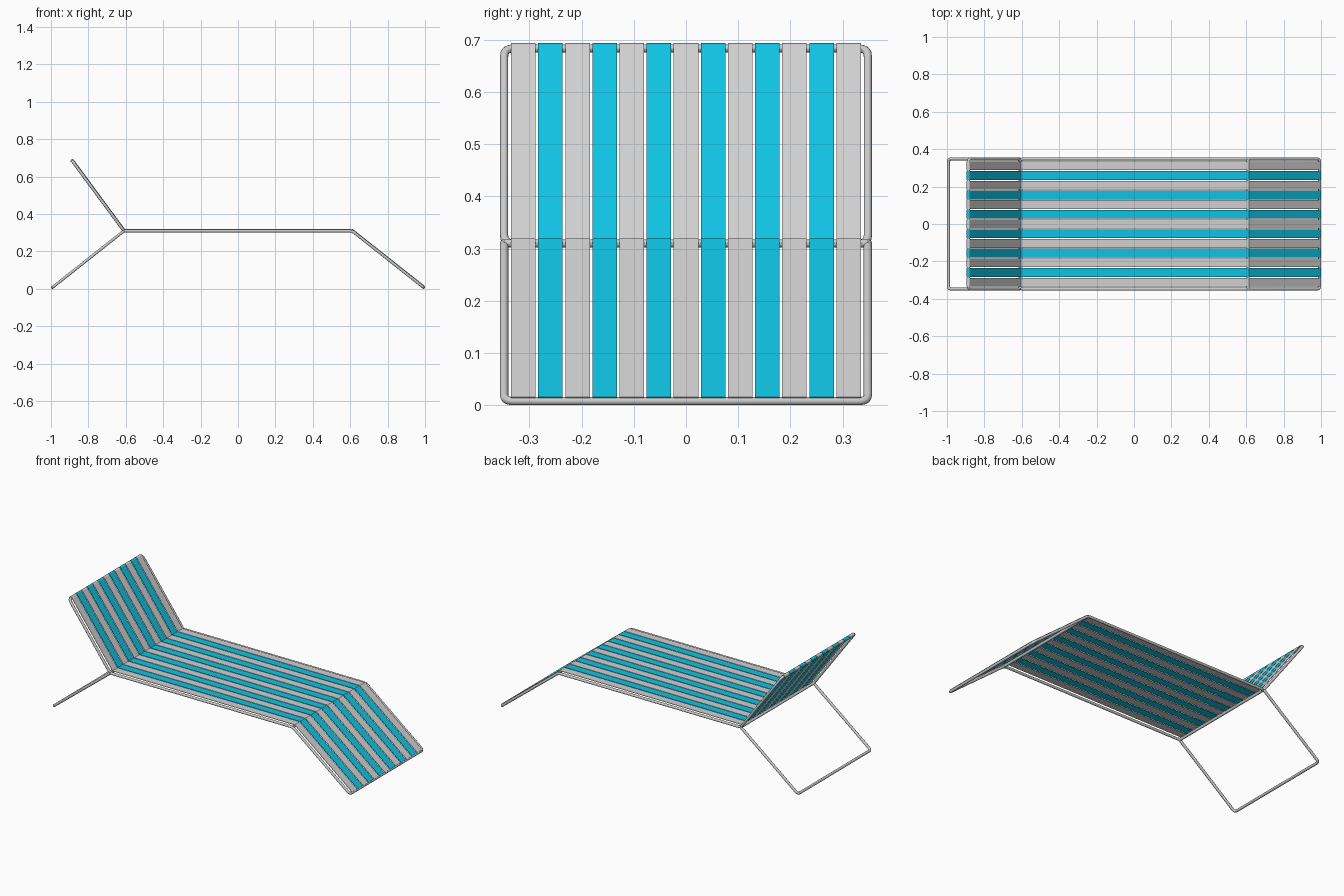
import bpy
import math
from mathutils import Vector

cube = bpy.data.objects.get("Cube")
if cube:
    bpy.data.objects.remove(cube, do_unlink=True)


def material(name, colour):
    m = bpy.data.materials.new(name)
    m.use_nodes = True
    m.diffuse_color = (*colour, 1)
    m.node_tree.nodes["Principled BSDF"].inputs["Base Color"].default_value = (*colour, 1)
    return m


metal = material("frame grey", (0.6, 0.6, 0.6))
grey = material("strap grey", (0.64, 0.64, 0.64))
blue = material("strap blue", (0.005, 0.55, 0.77))

R = 0.008          # tube radius
W = 0.348          # half width of the frame
HEAD, HINGE = (-0.885, 0.683), (-0.61, 0.31)
KNEE, FOOT, REAR = (0.61, 0.31), (0.992, 0.008), (-0.992, 0.008)


def rounded(points, radius, closed):
    """Replace each corner by a short arc."""
    out = []
    n = len(points)
    for i, p in enumerate(points):
        if not closed and i in (0, n - 1):
            out.append(p)
            continue
        a = p + (points[i - 1] - p).normalized() * radius
        b = p + (points[(i + 1) % n] - p).normalized() * radius
        for k in range(6):
            t = k / 5
            out.append(a * (1 - t) ** 2 + p * 2 * t * (1 - t) + b * t * t)
    return out


def tube(name, points, closed=False):
    pts = rounded([Vector(p) for p in points], 0.018, closed)
    curve = bpy.data.curves.new(name, "CURVE")
    curve.dimensions = "3D"
    curve.bevel_depth = R
    curve.bevel_resolution = 3
    curve.use_fill_caps = True
    spline = curve.splines.new("POLY")
    spline.points.add(len(pts) - 1)
    for sp, p in zip(spline.points, pts):
        sp.co = (*p, 1)
    spline.use_cyclic_u = closed
    spline.use_smooth = True
    curve.materials.append(metal)
    ob = bpy.data.objects.new(name, curve)
    bpy.context.collection.objects.link(ob)


def at(p, y):
    return (p[0], y, p[1])


# Bent tube frame
tube("seat_frame", [at(HINGE, -W), at(KNEE, -W), at(FOOT, -W),
                    at(FOOT, W), at(KNEE, W), at(HINGE, W)], True)
tube("backrest_frame", [at(HINGE, -W), at(HEAD, -W), at(HEAD, W), at(HINGE, W)], True)
tube("rear_leg", [at(HINGE, -W), at(REAR, -W), at(REAR, W), at(HINGE, W)])
tube("knee_bar", [at(KNEE, -W), at(KNEE, W)])

# Strap path: round the head bar, down the backrest, along the seat, down to the foot
OFF = R + 0.001
head, hinge, knee, foot = (Vector(p) for p in (HEAD, HINGE, KNEE, FOOT))


def normal(a, b):
    d = (b - a).normalized()
    return Vector((-d.y, d.x))


def mitre(p, n1, n2):
    m = (n1 + n2).normalized()
    return p + m * OFF / m.dot(n1)


n_back, n_seat, n_leg = normal(head, hinge), normal(hinge, knee), normal(knee, foot)
start = math.atan2(n_back.y, n_back.x)
path = [head + OFF * Vector((math.cos(a), math.sin(a)))
        for a in (start + math.pi * k / 8 for k in range(8, -1, -1))]
path += [mitre(hinge, n_back, n_seat), mitre(knee, n_seat, n_leg), foot + n_leg * OFF]

# Thirteen straps in alternating colours
PITCH, HALF = 0.0519, 0.0235
for i in range(-6, 7):
    verts = [(p.x, i * PITCH + s * HALF, p.y) for p in path for s in (-1, 1)]
    faces = [(2 * k, 2 * k + 2, 2 * k + 3, 2 * k + 1) for k in range(len(path) - 1)]
    mesh = bpy.data.meshes.new("strap")
    mesh.from_pydata(verts, [], faces)
    mesh.materials.append(blue if i % 2 else grey)
    strap = bpy.data.objects.new(f"strap_{i + 7}", mesh)
    bpy.context.collection.objects.link(strap)
    solid = strap.modifiers.new("thickness", "SOLIDIFY")
    solid.thickness = 0.003
    solid.offset = 0
